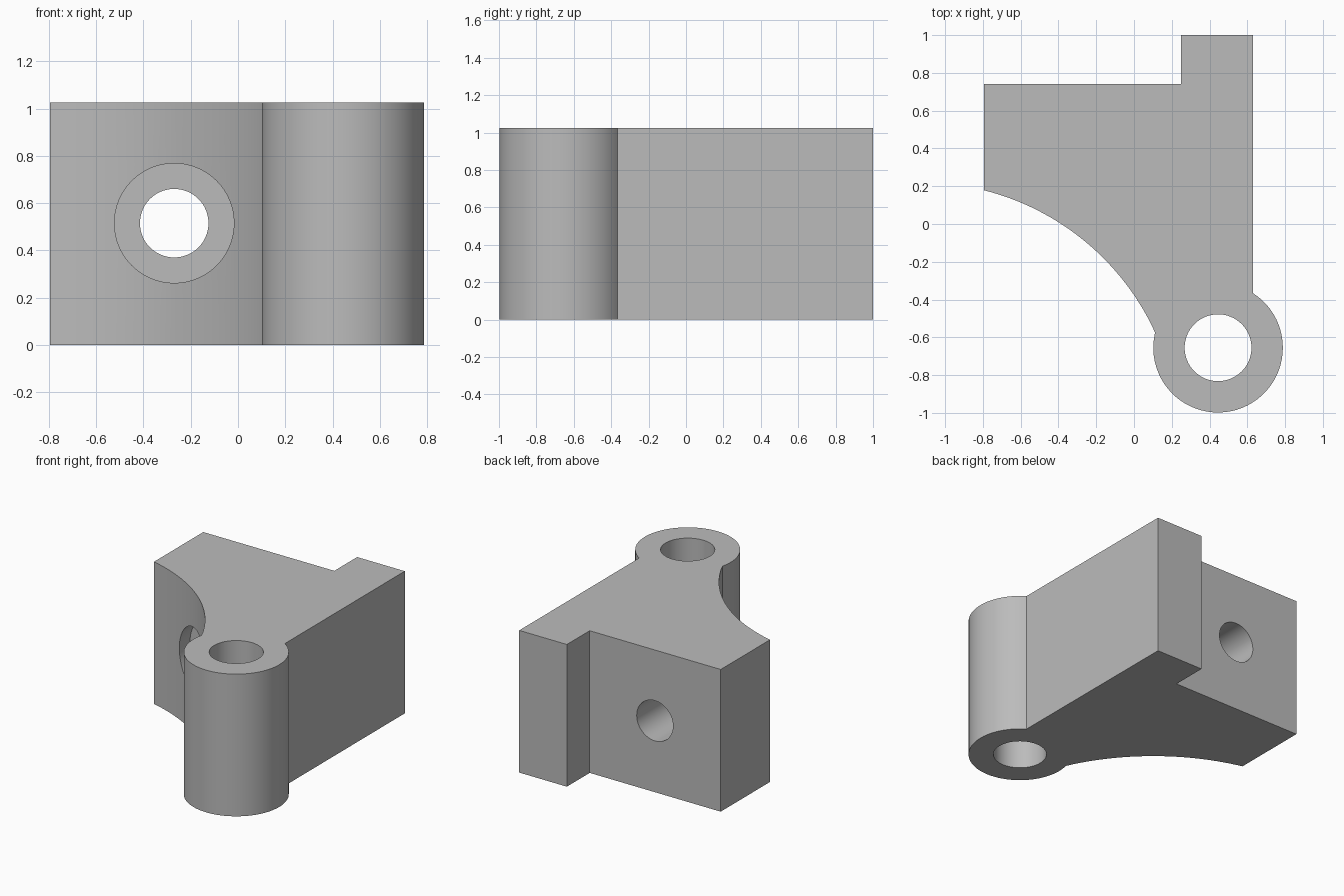
import bpy, bmesh
from math import sin, cos, radians, atan2, hypot, pi
from mathutils import Matrix

default = bpy.data.objects.get("Cube")
if default:
    bpy.data.objects.remove(default, do_unlink=True)

HEIGHT = 1.025
BOSS, BOSS_R, PIN_R = (0.445, -0.655), 0.343, 0.177
SWEEP, SWEEP_R = (-1.128, -1.145), 1.365
RIGHT, LEFT, SHOULDER = 0.63, -0.795, 0.74
BOLT_X, BOLT_Z = -0.27, 0.515

grey = bpy.data.materials.new("light grey")
grey.use_nodes = True
colour = (0.5, 0.5, 0.5, 1)
grey.diffuse_color = colour
grey.node_tree.nodes["Principled BSDF"].inputs["Base Color"].default_value = colour


def arc(centre, radius, start, end, steps):
    angles = [start + (end - start) * i / steps for i in range(steps + 1)]
    return [(centre[0] + radius * cos(a), centre[1] + radius * sin(a)) for a in angles]


def make_object(name, bm):
    mesh = bpy.data.meshes.new(name)
    bmesh.ops.recalc_face_normals(bm, faces=bm.faces)
    bm.to_mesh(mesh)
    bm.free()
    mesh.materials.append(grey)
    obj = bpy.data.objects.new(name, mesh)
    bpy.context.collection.objects.link(obj)
    return obj


def cutter(name, radius, length, location, tilt=0):
    bm = bmesh.new()
    place = Matrix.Translation(location) @ Matrix.Rotation(tilt, 4, 'X')
    bmesh.ops.create_cone(bm, cap_ends=True, segments=64, radius1=radius,
                          radius2=radius, depth=length, matrix=place)
    obj = make_object(name, bm)
    obj.hide_render = True
    return obj


# Bracket outline: round boss, straight side, rear tab, concave sweep
join_x, join_y = 0.11, -0.575
boss_start = atan2(join_y - BOSS[1], join_x - BOSS[0])
boss_end = 2 * pi + atan2(-0.366 - BOSS[1], RIGHT - BOSS[0])
sweep_start = atan2(0.18 - SWEEP[1], LEFT - SWEEP[0])
sweep_end = atan2(join_y - SWEEP[1], join_x - SWEEP[0])
outline = arc(BOSS, BOSS_R, boss_start, boss_end, 48)
outline += [(RIGHT, 1), (0.25, 1), (0.25, SHOULDER), (LEFT, SHOULDER)]
outline += arc(SWEEP, SWEEP_R, sweep_start, sweep_end, 32)[:-1]

bm = bmesh.new()
base = bm.faces.new([bm.verts.new((x, y, 0)) for x, y in outline])
top = bmesh.ops.extrude_face_region(bm, geom=[base])["geom"]
bmesh.ops.translate(bm, vec=(0, 0, HEIGHT),
                    verts=[g for g in top if isinstance(g, bmesh.types.BMVert)])
bracket = make_object("bracket", bm)

# Pin hole, bolt hole and its counterbore
cutters = [
    cutter("pin_hole", PIN_R, 3, (*BOSS, HEIGHT / 2)),
    cutter("bolt_hole", 0.145, 3, (BOLT_X, 0, BOLT_Z), pi / 2),
    cutter("counterbore", 0.253, 1.2, (BOLT_X, -0.4, BOLT_Z), pi / 2),
]
bpy.context.view_layer.objects.active = bracket
for tool in cutters:
    cut = bracket.modifiers.new(tool.name, 'BOOLEAN')
    cut.operation, cut.solver, cut.object = 'DIFFERENCE', 'EXACT', tool
    bpy.ops.object.modifier_apply(modifier=cut.name)
    bpy.data.objects.remove(tool, do_unlink=True)

# Smooth curved walls, sharp corners
bpy.ops.object.select_all(action='DESELECT')
bracket.select_set(True)
bpy.ops.object.shade_smooth_by_angle(angle=radians(25))
